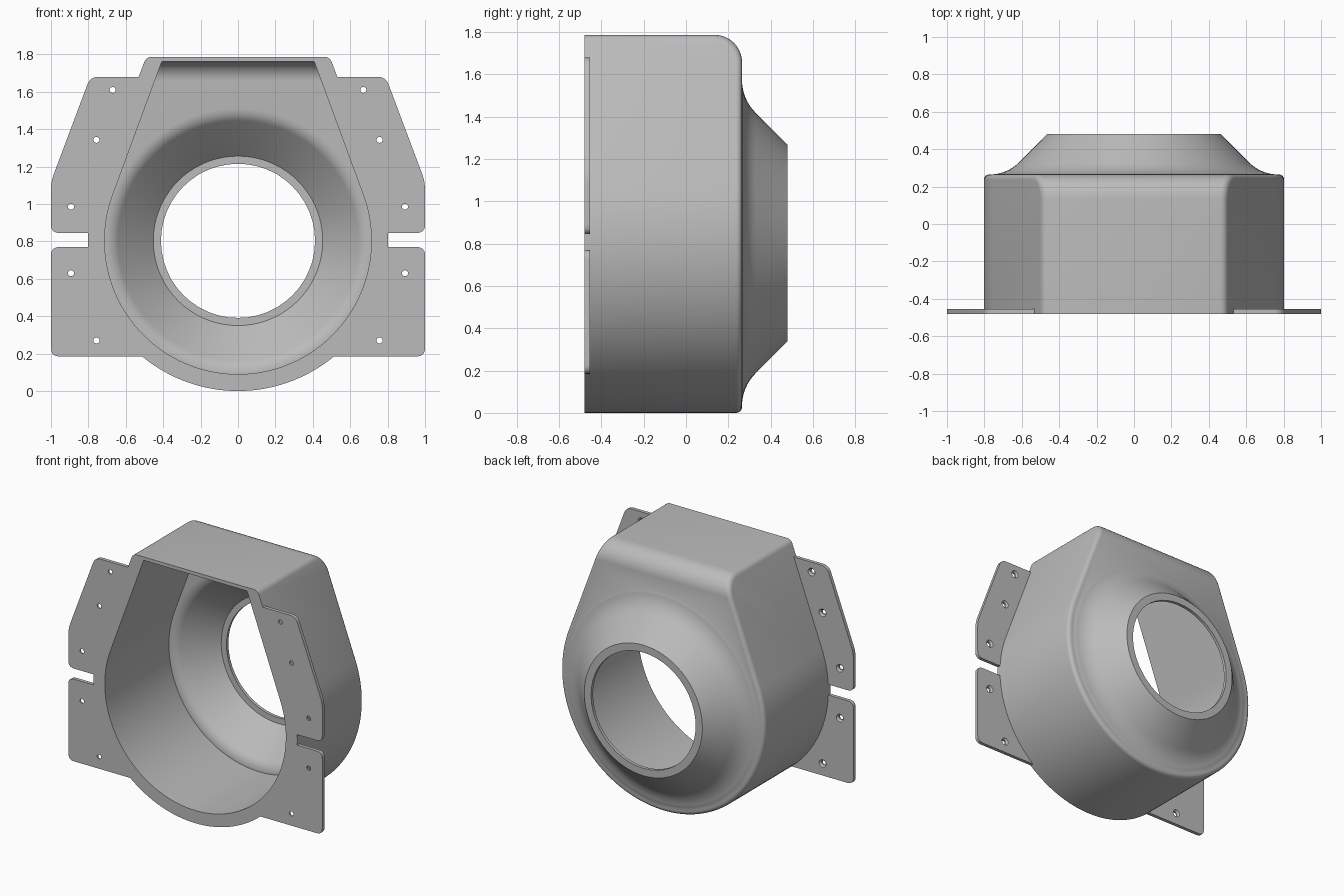
import bpy, bmesh, math
from mathutils import Vector

if "Cube" in bpy.data.objects:
    bpy.data.objects.remove(bpy.data.objects["Cube"])

CZ = 0.803                      # height of the round axis
FRONT, BACK = -0.48, 0.265

grey = bpy.data.materials.new("light_grey")
grey.diffuse_color = (0.5, 0.5, 0.5, 1)
grey.use_nodes = True
grey.node_tree.nodes["Principled BSDF"].inputs["Base Color"].default_value = grey.diffuse_color


def add_object(name, bm):
    bmesh.ops.recalc_face_normals(bm, faces=bm.faces)
    mesh = bpy.data.meshes.new(name)
    bm.to_mesh(mesh)
    bm.free()
    mesh.materials.append(grey)
    ob = bpy.data.objects.new(name, mesh)
    bpy.context.collection.objects.link(ob)
    return ob


def loft(rings):
    """Closed solid through rings of points with equal counts."""
    bm = bmesh.new()
    loops = [[bm.verts.new(p) for p in ring] for ring in rings]
    for a, b in zip(loops, loops[1:]):
        for i in range(len(a)):
            j = (i + 1) % len(a)
            bm.faces.new((a[i], a[j], b[j], b[i]))
    bm.faces.new(loops[0])
    bm.faces.new(loops[-1])
    bmesh.ops.recalc_face_normals(bm, faces=bm.faces)
    return bm


def prism(outline, y0, y1):
    return loft([[(x, y, z) for x, z in outline] for y in (y0, y1)])


def lathe(points, cx=0.0, cz=CZ, n=72):
    """Turn (radius, y) points round an axis parallel to y."""
    return loft([[(cx + r * math.cos(math.tau * i / n), y,
                   cz + r * math.sin(math.tau * i / n)) for i in range(n)]
                 for r, y in points])


def boolean(ob, other, operation):
    mod = ob.modifiers.new(operation, 'BOOLEAN')
    mod.operation, mod.solver, mod.object = operation, 'EXACT', other
    bpy.context.view_layer.objects.active = ob
    bpy.ops.object.modifier_apply(modifier=mod.name)
    bpy.data.objects.remove(other)


def smooth(ob):
    bpy.ops.object.select_all(action='DESELECT')
    ob.select_set(True)
    bpy.context.view_layer.objects.active = ob
    bpy.ops.object.shade_smooth_by_angle(angle=math.radians(28))


def shell_outline(r, half_top, top, n=90):
    """Round bottom with straight tangent sides up to a flat top."""
    h = top - CZ
    phi = math.atan2(h, half_top) - math.acos(r / math.hypot(h, half_top))
    sweep = math.pi + 2 * phi
    arc = [(r * math.cos(phi - sweep * i / n), CZ + r * math.sin(phi - sweep * i / n))
           for i in range(n + 1)]
    return [(half_top, top)] + arc + [(-half_top, top)]


def round_top_back(bm, top, back, radius):
    edges = [e for e in bm.edges
             if all(abs(v.co.z - top) < 1e-4 and abs(v.co.y - back) < 1e-4 for v in e.verts)]
    bmesh.ops.bevel(bm, geom=edges, offset=radius, segments=10, profile=0.5,
                    affect='EDGES', clamp_overlap=False)


def flare(r0, y0, fillet, r_end, y_end):
    """Fillet off the back wall into a 45 degree cone."""
    pts = []
    for i in range(1, 9):
        a = math.radians(45) * i / 8
        pts.append((r0 - fillet * math.sin(a), y0 + fillet * (1 - math.cos(a))))
    return pts + [(r_end, y_end)]


# Housing: outer shell with rounded top and softened rear edges
TOP = 1.787
bm = prism(shell_outline(0.803, 0.491, TOP), FRONT, BACK)
round_top_back(bm, TOP, BACK, 0.13)
bm.normal_update()
sharp = [e for e in bm.edges if e.calc_face_angle(0) > math.radians(30)
         and any(v.co.y > FRONT + 0.001 for v in e.verts)]
bmesh.ops.bevel(bm, geom=sharp, offset=0.028, segments=4, profile=0.5,
                affect='EDGES', clamp_overlap=False)
housing = add_object("housing", bm)

# Rear cone
cone = lathe([(0.70, 0.2), (0.77, 0.255)] + flare(0.77, BACK, 0.217, 0.465, 0.48))
boolean(housing, add_object("rear_cone", cone), 'UNION')

# Hollow inside, cone throat and lipped round opening
bm = prism(shell_outline(0.713, 0.407, 1.762), -0.6, 0.241)
round_top_back(bm, 1.762, 0.241, 0.105)
boolean(housing, add_object("cavity", bm), 'DIFFERENCE')
throat = lathe([(0.60, 0.2), (0.71, 0.2405)] + flare(0.711, 0.241, 0.099, 0.453, 0.458))
boolean(housing, add_object("throat", throat), 'DIFFERENCE')
boolean(housing, add_object("opening", lathe([(0.412, 0.3), (0.412, 0.6)], n=48)), 'DIFFERENCE')
smooth(housing)


# Mounting tabs
def wall_x(z):
    """Half width of the housing at height z, slightly inside the wall."""
    phi = math.atan2(TOP - CZ, 0.491) - math.acos(0.803 / math.hypot(TOP - CZ, 0.491))
    h = z - CZ
    if h > 0.803 * math.sin(phi):
        return (0.803 - h * math.sin(phi)) / math.cos(phi) - 0.006
    return math.sqrt(0.803 ** 2 - h * h) - 0.006


def rounded(corner, before, after, r=0.045, n=6):
    """Rounded corner as a short quadratic curve."""
    c = Vector(corner)
    a = c + (Vector(before) - c).normalized() * r
    b = c + (Vector(after) - c).normalized() * r
    return [tuple(a * (1 - t) ** 2 + c * 2 * t * (1 - t) + b * t * t)
            for t in (i / n for i in range(n + 1))]


def tab(name, side, corners, holes):
    z0, z1 = corners[-1][1], corners[0][1]
    chain = [(wall_x(z1), z1)] + corners + [(wall_x(z0), z0)]
    outline = []
    for i in range(1, len(chain) - 1):
        outline += rounded(chain[i], chain[i - 1], chain[i + 1])
    for i in range(21):
        z = z0 + (z1 - z0) * i / 20
        outline.append((wall_x(z), z))
    ob = add_object(name, prism([(side * x, z) for x, z in outline], FRONT, FRONT + 0.025))
    for x, z in holes:          # screw holes, countersunk at the rear
        drill = lathe([(0.016, -0.5), (0.016, -0.468), (0.03, -0.452)], side * x, z, 20)
        boolean(ob, add_object("drill", drill), 'DIFFERENCE')
    smooth(ob)


for label, s in (("right", 1), ("left", -1)):
    tab("upper_tab_" + label, s, [(0.79, 1.68), (1.0, 1.12), (1.0, 0.845)],
        [(0.67, 1.61), (0.757, 1.343), (0.893, 0.985)])
    tab("lower_tab_" + label, s, [(1.0, 0.77), (1.0, 0.185)],
        [(0.893, 0.63), (0.757, 0.27)])
